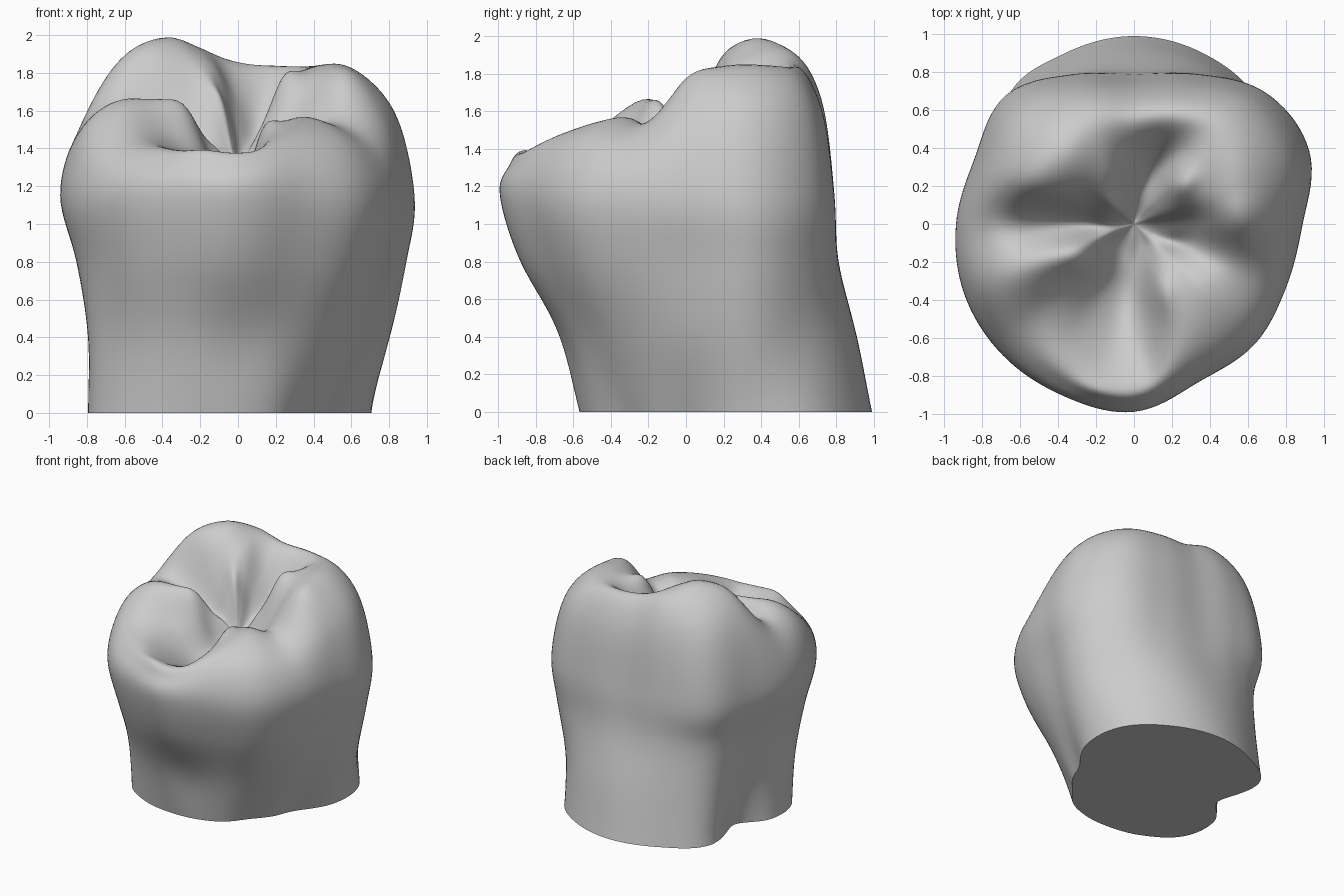
import bpy, bmesh, math

if "Cube" in bpy.data.objects:
    bpy.data.objects.remove(bpy.data.objects["Cube"])

# Radii in hundredths at sixteen equal angles, counter-clockwise from +x
BASE = [53, 75, 92, 97, 99, 97, 94, 66, 78, 81, 71, 61, 55, 51, 46, 48]
NECK = [71, 87, 91, 92, 91, 91, 91, 75, 78, 83, 78, 72, 65, 63, 63, 65]
BELLY = [82, 96, 95, 86, 81, 85, 90, 83, 85, 89, 90, 89, 88, 81, 82, 80]
BULGE = [89, 100, 98, 85, 78, 85, 96, 91, 94, 97, 98, 98, 99, 90, 90, 87]
CREST = [56, 60, 68, 60, 55, 59, 55, 60, 67, 65, 70, 80, 84, 65, 50, 54]
# Heights in hundredths of the chewing surface, from rim to pit
CREST_Z = [173, 184, 184, 184, 186, 193, 199, 190, 161, 166, 146, 139, 137, 150, 157, 154]
SLOPE_Z = [152, 170, 175, 151, 163, 184, 182, 168, 147, 161, 141, 124, 121, 147, 148, 144]
INNER_Z = [137, 147, 150, 140, 142, 158, 160, 148, 138, 142, 129, 122, 122, 127, 131, 132]
PIT_Z = 1.29
AROUND, STEPS = 144, 8
# Cusp swellings and grooves: centre x, y, spread x, y, height change
SWELLINGS = [
    (-0.25, -0.2, 0.13, 0.09, 0.11),    # right middle cusp
    (-0.12, 0.06, 0.09, 0.08, 0.1),     # foot of the tall cusp
    (-0.38, 0.17, 0.18, 0.1, 0.06),     # front of the tall cusp
    (0.5, 0.03, 0.2, 0.12, 0.06),       # front of the left back cusp
    (0.25, 0.2, 0.07, 0.1, 0.08),       # inner wall of the left back cusp
    (0.14, -0.36, 0.07, 0.12, 0.06),    # left front cusp
    (0.22, -0.1, 0.08, 0.05, -0.06),    # left groove
    (-0.2, -0.88, 0.16, 0.06, 0.03),    # front lobe
    (0.08, -0.72, 0.05, 0.1, -0.04),    # front notch
]


def spline(p, t):
    """Catmull-Rom blend of four values."""
    a, b, c, d = p
    return b + t / 2 * (c - a + t * (2 * a - 5 * b + 4 * c - d + t * (3 * (b - c) + d - a)))


def around(values, u):
    """Sample a closed list smoothly at a turn fraction u."""
    n = len(values)
    i, t = divmod(u * n, 1)
    return spline([values[(int(i) + k) % n] for k in (-1, 0, 1, 2)], t) / 100


def profile(u):
    """Side profile (radius, height) from the base up over the rim into the pit."""
    bulge, rim, top = around(BULGE, u), around(CREST, u), around(CREST_Z, u)
    keys = [(around(BASE, u), 0), (around(NECK, u), 0.4), (around(BELLY, u), 0.8), (bulge, 1.15),
            (bulge + 0.3 * (rim - bulge), 1.15 + 0.68 * (top - 1.15)), (rim, top),
            (rim * 0.55, around(SLOPE_Z, u)), (rim * 0.25, around(INNER_Z, u)), (0, PIT_Z)]
    first = tuple(2 * a - b for a, b in zip(keys[0], keys[1]))
    last = (-keys[-2][0], keys[-2][1])
    keys = [first] + keys + [last]
    points = []
    for i in range(len(keys) - 3):
        for s in range(STEPS):
            points.append([spline([k[axis] for k in keys[i:i + 4]], s / STEPS) for axis in (0, 1)])
    return points


# Crown and neck as one closed skin
bm = bmesh.new()
columns = []
for j in range(AROUND):
    angle = math.tau * j / AROUND
    columns.append([bm.verts.new((r * math.cos(angle), r * math.sin(angle), z))
                    for r, z in profile(j / AROUND)])
pit = bm.verts.new((0, 0, PIT_Z))
for j, left in enumerate(columns):
    right = columns[(j + 1) % AROUND]
    for i in range(len(left) - 1):
        bm.faces.new((left[i], right[i], right[i + 1], left[i + 1]))
    bm.faces.new((left[-1], right[-1], pit))

# Swell the cusps and press in the grooves of the chewing surface
for v in bm.verts:
    if v.co.z > 1.15:
        v.co.z += sum(h * math.exp(-((v.co.x - x) / sx) ** 2 - ((v.co.y - y) / sy) ** 2)
                      for x, y, sx, sy, h in SWELLINGS)

# Soften the grooves and the walls, keeping the cut edge in place
skin = [v for v in bm.verts if v not in {c[0] for c in columns}]
for _ in range(3):
    bmesh.ops.smooth_vert(bm, verts=skin, factor=0.5, use_axis_x=True, use_axis_y=True, use_axis_z=True)

# Flat cut underside
bm.faces.new([c[0] for c in reversed(columns)])
bmesh.ops.recalc_face_normals(bm, faces=bm.faces)

mesh = bpy.data.meshes.new("molar")
bm.to_mesh(mesh)
bm.free()
molar = bpy.data.objects.new("molar", mesh)
bpy.context.collection.objects.link(molar)

grey = bpy.data.materials.new("plain grey")
grey.use_nodes = True
colour = (0.6, 0.6, 0.6, 1)
grey.diffuse_color = colour
grey.node_tree.nodes["Principled BSDF"].inputs["Base Color"].default_value = colour
mesh.materials.append(grey)

bpy.context.view_layer.objects.active = molar
molar.select_set(True)
bpy.ops.object.shade_smooth_by_angle(angle=math.radians(50))
